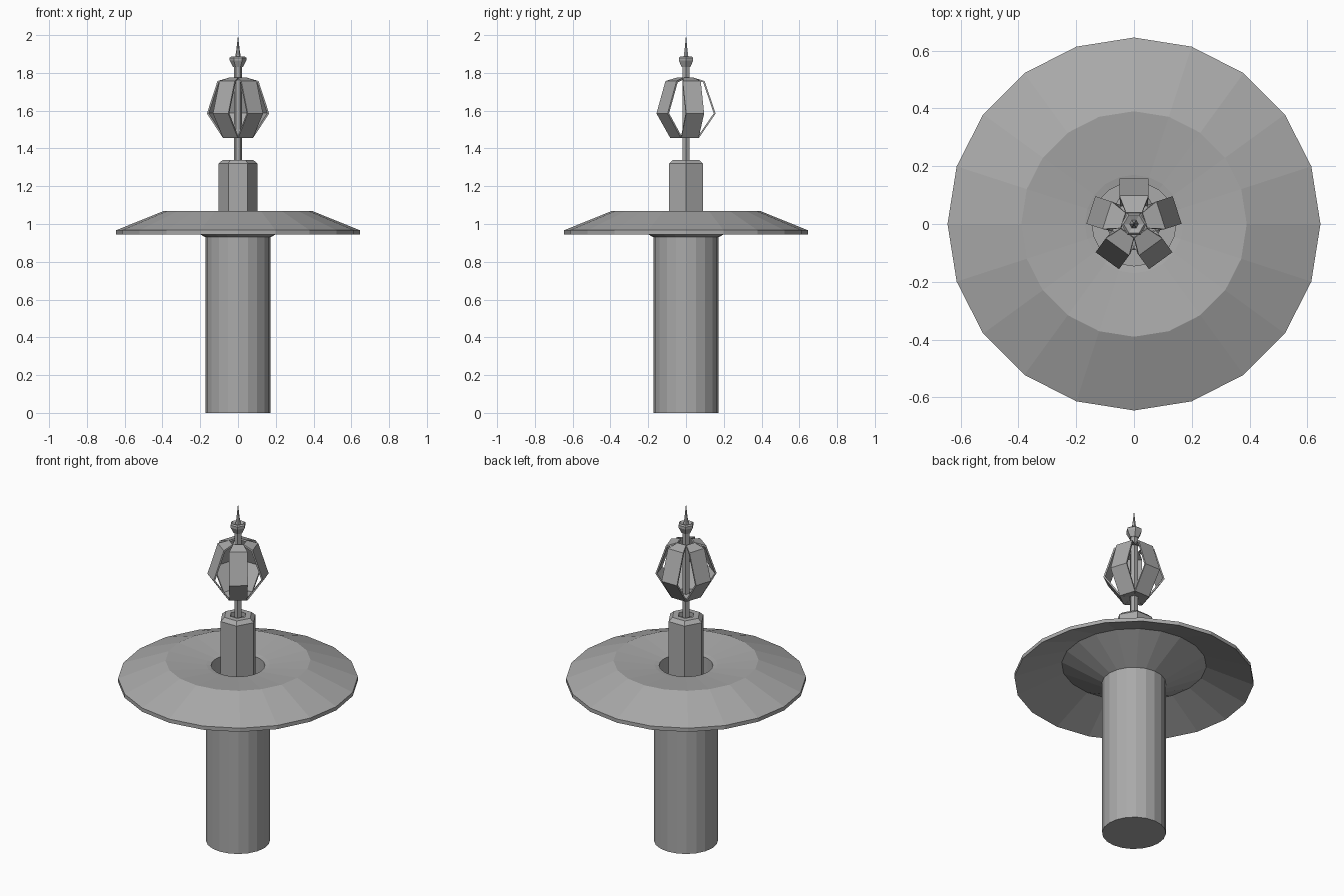
import bpy, bmesh, math
from mathutils import Matrix

cube = bpy.data.objects.get("Cube")
if cube:
    bpy.data.objects.remove(cube, do_unlink=True)

GREY = (0.4, 0.4, 0.4, 1.0)
grey = bpy.data.materials.new("plain grey")
grey.use_nodes = True
grey.diffuse_color = GREY
grey.node_tree.nodes["Principled BSDF"].inputs["Base Color"].default_value = GREY


def finish(bm, name):
    mesh = bpy.data.meshes.new(name)
    bm.to_mesh(mesh)
    bm.free()
    mesh.materials.append(grey)
    obj = bpy.data.objects.new(name, mesh)
    bpy.context.collection.objects.link(obj)
    return obj


def lathe(name, profile, sides, closed=False):
    """Revolve (radius, height) points around z; radius 0 closes to a point."""
    bm = bmesh.new()
    rings = []
    for r, z in profile:
        if r == 0:
            rings.append([bm.verts.new((0, 0, z))] * sides)
        else:
            rings.append([bm.verts.new((r * math.cos(i * math.tau / sides),
                                        r * math.sin(i * math.tau / sides), z))
                          for i in range(sides)])
    pairs = list(zip(rings, rings[1:]))
    if closed:
        pairs.append((rings[-1], rings[0]))
    for low, high in pairs:
        for i in range(sides):
            j = (i + 1) % sides
            corners = list(dict.fromkeys([low[i], low[j], high[j], high[i]]))
            bm.faces.new(corners)
    bmesh.ops.recalc_face_normals(bm, faces=bm.faces)
    return finish(bm, name)


# Hollow handle tube with its wide drip dish
lathe("handle_and_dish", [
    (0.172, 0.0), (0.172, 0.93), (0.39, 1.045), (0.645, 0.945), (0.645, 0.967),
    (0.39, 1.07), (0.17, 1.045), (0.145, 1.04), (0.145, 0.0)], 20, closed=True)

# Thin base plate facing down
bm = bmesh.new()
bmesh.ops.create_circle(bm, cap_ends=True, segments=20, radius=0.145)
for f in bm.faces:
    f.normal_update()
    if f.normal.z > 0:
        f.normal_flip()
finish(bm, "base_plate")

# Hexagonal post with a bevelled, recessed top
lathe("hexagonal_post", [
    (0, 0.93), (0.103, 0.93), (0.103, 1.32), (0.08, 1.34),
    (0.045, 1.34), (0.045, 1.315), (0, 1.315)], 6)

# Thin rod carrying the petals
lathe("centre_rod", [(0, 1.31), (0.022, 1.31), (0.022, 1.84), (0, 1.84)], 6)

# Finial cup and spike
lathe("finial_cup", [
    (0, 1.83), (0.026, 1.83), (0.044, 1.865), (0.044, 1.88),
    (0.036, 1.887), (0.018, 1.88), (0, 1.88)], 6)
lathe("finial_spike", [(0, 1.87), (0.017, 1.87), (0.009, 1.92), (0, 2.0)], 6)

# Five bent petals: (radius, height, half width) from bottom to top
PETAL = [(0.02, 1.462, 0.015), (0.068, 1.455, 0.048), (0.157, 1.585, 0.05),
         (0.098, 1.757, 0.05), (0.04, 1.775, 0.028)]
bm = bmesh.new()
for k in range(5):
    turn = Matrix.Rotation(k * math.tau / 5, 4, 'Z')
    rows = []
    for r, z, w in PETAL:
        rows.append([bm.verts.new(turn @ Matrix.Translation((s * w, r, z)).translation)
                     for s in (1, -1)])
    for a, b in zip(rows, rows[1:]):
        bm.faces.new((a[0], a[1], b[1], b[0]))
petals = finish(bm, "petal_cage")
solid = petals.modifiers.new("thickness", 'SOLIDIFY')
solid.thickness = 0.01
solid.offset = -1
